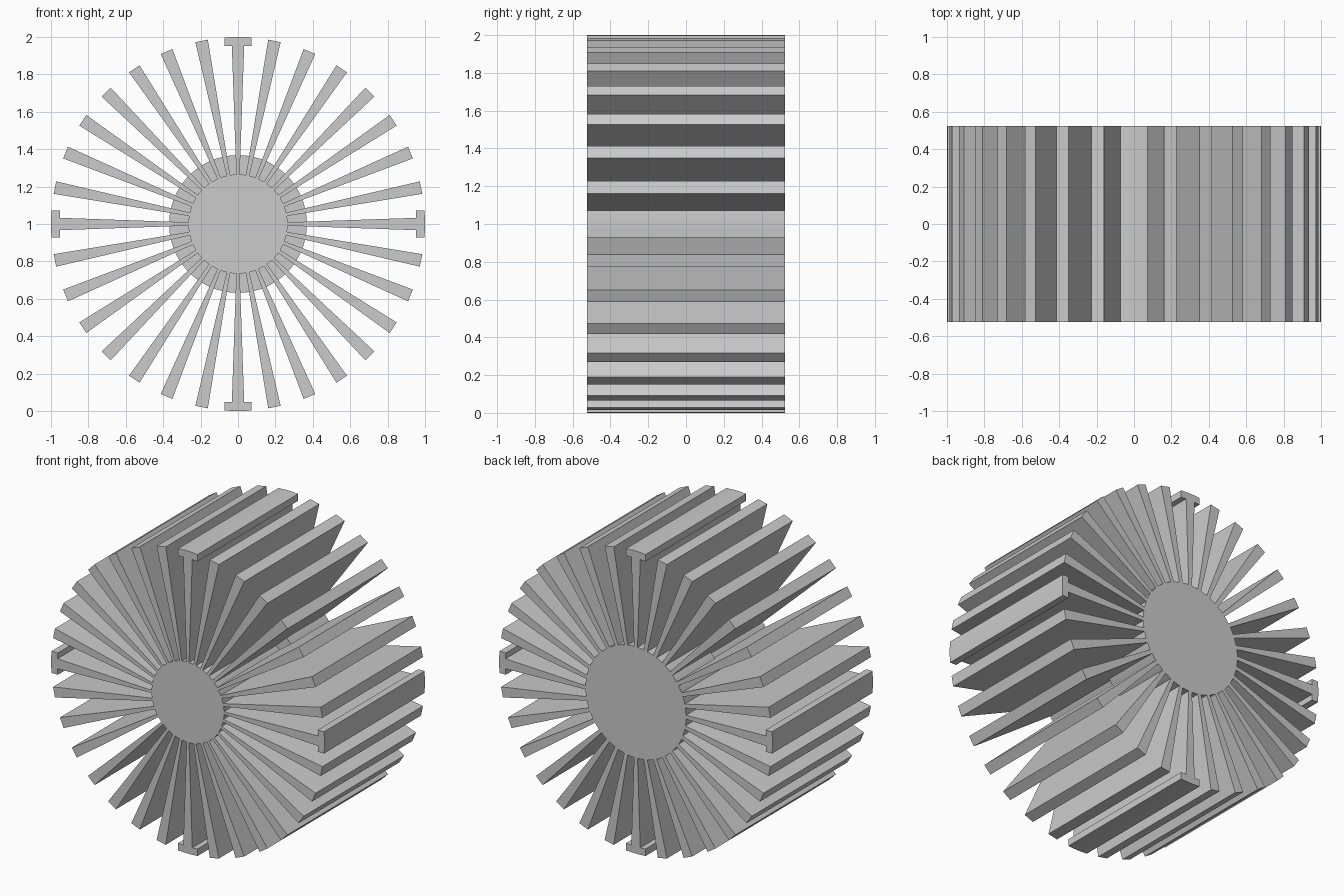
import bpy
import bmesh
from math import cos, sin, pi, radians

cube = bpy.data.objects.get("Cube")
if cube:
    bpy.data.objects.remove(cube, do_unlink=True)

FRONT, BACK, STEP = -0.525, 0.525, 0.125
CORE_SMALL, CORE_LARGE = 0.265, 0.368
FIN_COUNT = 32
CENTRE_Z = 1.0

# Bare metal
metal = bpy.data.materials.new("grey metal")
metal.use_nodes = True
grey = (0.6, 0.6, 0.6, 1.0)
metal.diffuse_color = grey
metal.node_tree.nodes["Principled BSDF"].inputs["Base Color"].default_value = grey


def finish(name, bm):
    bmesh.ops.recalc_face_normals(bm, faces=bm.faces)
    mesh = bpy.data.meshes.new(name)
    bm.to_mesh(mesh)
    bm.free()
    mesh.materials.append(metal)
    obj = bpy.data.objects.new(name, mesh)
    bpy.context.collection.objects.link(obj)
    obj.location.z = CENTRE_Z
    return obj


def extrude_profile(name, points):
    """Extrude an x-z outline from the front to the back."""
    bm = bmesh.new()
    face = bm.faces.new([bm.verts.new((x, FRONT, z)) for x, z in points])
    result = bmesh.ops.extrude_face_region(bm, geom=[face])
    moved = [v for v in result["geom"] if isinstance(v, bmesh.types.BMVert)]
    bmesh.ops.translate(bm, verts=moved, vec=(0, BACK - FRONT, 0))
    return finish(name, bm)


def mirrored(half):
    """Complete a right-hand outline with its left side."""
    return half + [(-x, z) for x, z in reversed(half)]


# Stepped core: slim at the front, wide at the back
bm = bmesh.new()
segments = 96
rings = []
for y, r in ((FRONT, CORE_SMALL), (STEP, CORE_SMALL), (STEP, CORE_LARGE), (BACK, CORE_LARGE)):
    rings.append([bm.verts.new((r * cos(2 * pi * i / segments), y, r * sin(2 * pi * i / segments)))
                  for i in range(segments)])
for a, b in zip(rings, rings[1:]):
    for i in range(segments):
        j = (i + 1) % segments
        bm.faces.new((a[i], a[j], b[j], b[i]))
bm.faces.new(rings[0])
bm.faces.new(rings[-1])
core = finish("core", bm)
bpy.ops.object.select_all(action="DESELECT")
core.select_set(True)
bpy.context.view_layer.objects.active = core
bpy.ops.object.shade_smooth_by_angle(angle=radians(30))

# Tapered fins, with a crossbar on every quarter turn
plain = mirrored([(0.009, 0.262), (0.034, 0.998)])
capped = mirrored([(0.009, 0.262), (0.033, 0.953), (0.072, 0.951), (0.072, 0.997), (0.025, 1.0)])
for i in range(FIN_COUNT):
    is_capped = i % (FIN_COUNT // 4) == 0
    fin = extrude_profile(f"{'capped' if is_capped else 'plain'}_fin_{i + 1}",
                          capped if is_capped else plain)
    fin.rotation_euler.y = 2 * pi * i / FIN_COUNT
